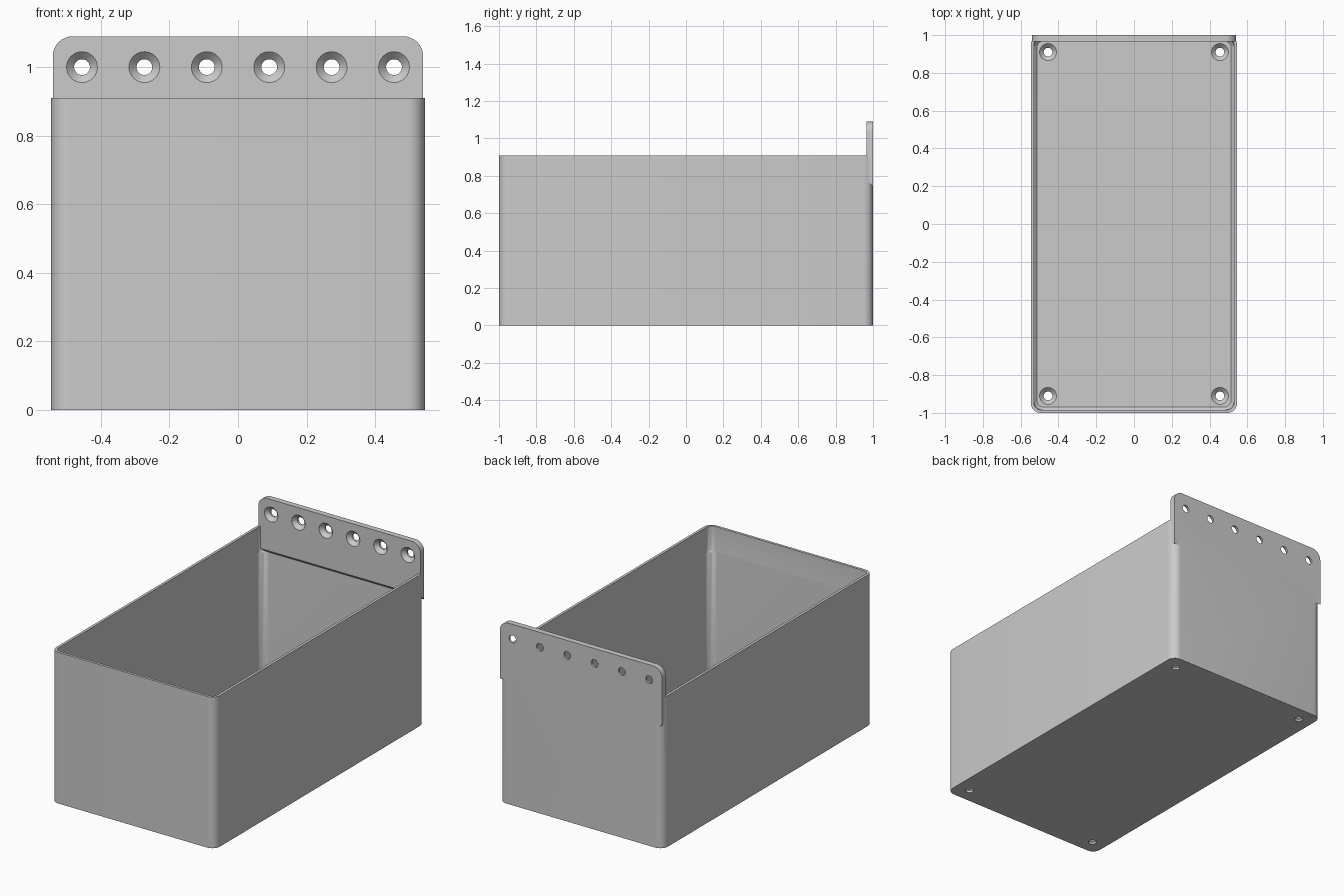
import bpy, bmesh
from math import sin, cos, pi, radians
from mathutils import Vector

if "Cube" in bpy.data.objects:
    bpy.data.objects.remove(bpy.data.objects["Cube"], do_unlink=True)

grey = bpy.data.materials.new("plain grey")
grey.use_nodes = True
colour = (0.6, 0.6, 0.6, 1)
grey.diffuse_color = colour
grey.node_tree.nodes["Principled BSDF"].inputs["Base Color"].default_value = colour

HALF_X, HALF_Y, RIM = 0.545, 1.0, 0.91      # tray size
WALL, FLOOR = 0.016, 0.035
PLATE_FRONT, PLATE_X, PLATE_TOP = 0.965, 0.54, 1.09


def loft(name, rings):
    """Closed solid through a series of matching point rings."""
    bm = bmesh.new()
    loops = [[bm.verts.new(p) for p in ring] for ring in rings]
    for a, b in zip(loops, loops[1:]):
        for i in range(len(a)):
            j = (i + 1) % len(a)
            bm.faces.new((a[i], a[j], b[j], b[i]))
    bm.faces.new(loops[0])
    bm.faces.new(loops[-1])
    bmesh.ops.recalc_face_normals(bm, faces=bm.faces)
    mesh = bpy.data.meshes.new(name)
    bm.to_mesh(mesh)
    bm.free()
    mesh.materials.append(grey)
    obj = bpy.data.objects.new(name, mesh)
    bpy.context.collection.objects.link(obj)
    return obj


def arc(cx, cy, r, start, steps=8):
    angles = [start + pi / 2 * i / steps for i in range(steps + 1)]
    return [(cx + r * cos(a), cy + r * sin(a)) for a in angles]


def rounded_ring(inset, r, z):
    """Rounded rectangle parallel to the floor."""
    x, y = HALF_X - inset - r, HALF_Y - inset - r
    corners = ((x, y), (-x, y), (-x, -y), (x, -y))
    return [Vector((px, py, z)) for k, (cx, cy) in enumerate(corners)
            for px, py in arc(cx, cy, r, k * pi / 2)]


def boolean(target, other, operation):
    """Apply a boolean and discard the helper object."""
    mod = target.modifiers.new(operation.title(), "BOOLEAN")
    mod.operation, mod.solver, mod.object = operation, "EXACT", other
    bpy.context.view_layer.objects.active = target
    bpy.ops.object.modifier_apply(modifier=mod.name)
    bpy.data.objects.remove(other, do_unlink=True)


def drill(target, centre, axis):
    """Countersunk screw hole entering at centre along axis."""
    centre, axis = Vector(centre), Vector(axis)
    u = axis.orthogonal().normalized()
    v = axis.cross(u)
    rings = []
    for depth, r in ((-0.008, 0.045), (0.001, 0.045), (0.023, 0.023), (0.06, 0.023)):
        rings.append([centre + axis * depth + r * (u * cos(t) + v * sin(t))
                      for t in (2 * pi * i / 32 for i in range(32))])
    cutter = loft("hole_cutter", rings)
    cutter.hide_render = True
    boolean(target, cutter, "DIFFERENCE")


# Open tray: outer shell, rim, small corner ledge, chamfered floor edge
tray = loft("storage_tray", [
    rounded_ring(0, 0.05, 0),
    rounded_ring(0, 0.05, RIM),
    rounded_ring(WALL, 0.034, RIM),
    rounded_ring(WALL, 0.034, 0.765),
    rounded_ring(WALL, 0.05, 0.755),
    rounded_ring(WALL, 0.05, FLOOR + 0.015),
    rounded_ring(WALL + 0.015, 0.035, FLOOR),
])


# Mounting plate: rounded top corners and a sloping underside
def plate_ring(y, bottom):
    r = 0.058
    outline = [(-PLATE_X, bottom), (PLATE_X, bottom)]
    outline += arc(PLATE_X - r, PLATE_TOP - r, r, 0)
    outline += arc(r - PLATE_X, PLATE_TOP - r, r, pi / 2)
    return [Vector((x, y, z)) for x, z in outline]


plate = loft("mounting_plate", [plate_ring(PLATE_FRONT, 0.777), plate_ring(HALF_Y, 0.742)])
boolean(tray, plate, "UNION")

# Row of wall screw holes
for i in range(6):
    drill(tray, ((i - 2.5) * 0.182, PLATE_FRONT, 1.0), (0, 1, 0))

# Floor screw holes
for sx in (-1, 1):
    for sy in (-1, 1):
        drill(tray, (sx * 0.455, sy * 0.91, FLOOR), (0, 0, -1))

# Smooth rounded corners, crisp edges
bpy.ops.object.select_all(action="DESELECT")
tray.select_set(True)
bpy.context.view_layer.objects.active = tray
bpy.ops.object.shade_smooth_by_angle(angle=radians(30))
